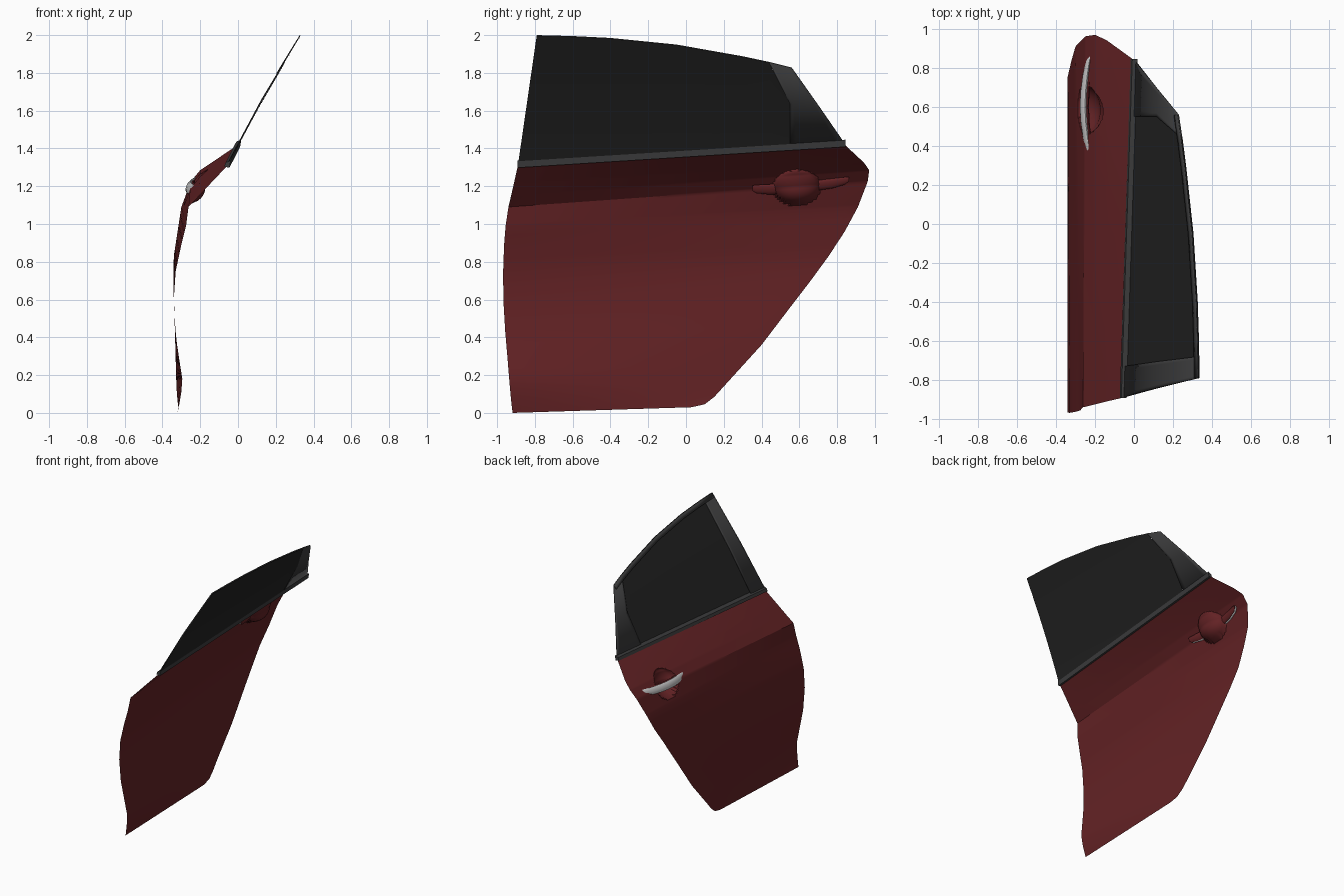
import bpy, bmesh, math

if "Cube" in bpy.data.objects:
    bpy.data.objects.remove(bpy.data.objects["Cube"])


def material(name, r, g, b):
    m = bpy.data.materials.new(name)
    m.diffuse_color = (r, g, b, 1)
    m.use_nodes = True
    m.node_tree.nodes["Principled BSDF"].inputs["Base Color"].default_value = m.diffuse_color
    return m


RED = material("red_paint", 0.125, 0.016, 0.018)
TRIM = material("dark_trim", 0.045, 0.045, 0.046)
GLASS = material("tinted_glass", 0.017, 0.017, 0.017)
SILVER = material("silver", 0.7, 0.7, 0.68)


def lerp(a, b, t):
    return tuple(p + (q - p) * t for p, q in zip(a, b))


def grid_object(name, rows, mat, closed=False, thick=0.0, angle=25):
    """Skin a list of equally long point rows."""
    bm = bmesh.new()
    vs = [[bm.verts.new(p) for p in row] for row in rows]
    n = len(rows[0])
    for a, b in zip(vs, vs[1:]):
        for i in range(n if closed else n - 1):
            j = (i + 1) % n
            bm.faces.new((a[i], a[j], b[j], b[i]))
    if closed:
        bm.faces.new(vs[0])
        bm.faces.new(vs[-1])
        bmesh.ops.recalc_face_normals(bm, faces=bm.faces)
    else:
        bm.normal_update()
        if sum(f.normal.x * f.calc_area() for f in bm.faces) > 0:
            bmesh.ops.reverse_faces(bm, faces=bm.faces)
    me = bpy.data.meshes.new(name)
    bm.to_mesh(me)
    bm.free()
    me.materials.append(mat)
    ob = bpy.data.objects.new(name, me)
    bpy.context.collection.objects.link(ob)
    if thick:
        s = ob.modifiers.new("thickness", 'SOLIDIFY')
        s.thickness = thick
    bpy.ops.object.select_all(action='DESELECT')
    ob.select_set(True)
    bpy.context.view_layer.objects.active = ob
    bpy.ops.object.shade_smooth_by_angle(angle=math.radians(angle))
    return ob


# Door skin: front-edge point and rear-edge point of each row, bottom to belt
edges = [
    ((-.320, -.918, .00), (-.315, .03, .03)),
    ((-.310, -.924, .05), (-.318, .10, .046)),
    ((-.300, -.930, .11), (-.322, .15, .085)),
    ((-.295, -.936, .18), (-.326, .20, .14)),
    ((-.312, -.945, .29), (-.332, .40, .36)),
    ((-.333, -.957, .43), (-.338, .56, .57)),
    ((-.340, -.967, .60), (-.341, .66, .70)),
    ((-.330, -.968, .75), (-.340, .755, .83)),
    ((-.300, -.963, .89), (-.320, .84, .96)),
    ((-.275, -.955, .99), (-.300, .91, 1.09)),
    ((-.262, -.940, 1.09), (-.250, .962, 1.225)),
    ((-.205, -.926, 1.15), (-.200, .970, 1.285)),
    ((-.145, -.911, 1.215), (-.140, .942, 1.325)),
    ((-.055, -.890, 1.31), (-.002, .842, 1.418)),
]
cols = ([.73 * i / 16 for i in range(16)]
        + [.73 + .15 * i / 36 for i in range(37)]
        + [.88 + .12 * i / 4 for i in range(1, 5)])


def hand_bowl(p):
    """Push the skin inwards to form the finger recess behind the handle."""
    x, y, z = p
    v = (z - 1.195) / .092
    r2 = ((y - .587) / .123) ** 2 + v * v
    if r2 < 1:
        x += .08 * math.sqrt(1 - r2) * (1 - .4 * v)
    return (x, y, z)


rows = []
for k in range(len(edges) - 1):
    steps = 10 if k >= 9 else 2
    for s in range(steps):
        f = lerp(edges[k][0], edges[k + 1][0], s / steps)
        r = lerp(edges[k][1], edges[k + 1][1], s / steps)
        rows.append([hand_bowl(lerp(f, r, c)) for c in cols])
rows.append([lerp(*edges[-1], c) for c in cols])
grid_object("door_skin", rows, RED, angle=28)


# Window parts lie on one gently curved, leaning surface x = lean(z)
def lean(z):
    t = (z - 1.31) / .69
    return -.055 + .345 * t + .045 * t * t


def belt(y):
    return (y, 1.31 + (y + .89) * .0636)


def window_sheet(name, a, b, offset, mat, thick=0.0, n=8):
    rows = []
    for p, q in zip(a, b):
        pts = [lerp(p, q, i / n) for i in range(n + 1)]
        rows.append([(lean(z) + offset, y, z) for y, z in pts])
    return grid_object(name, rows, mat, thick=thick)


top = [(-.79, 2.0), (-.6, 1.995), (-.4, 1.985), (-.05, 1.95), (.3, 1.888), (.44, 1.858)]
window_sheet("window_glass",
             [belt(y) for y in (-.89, -.65, -.42, -.05, .3, .45, .55)],
             [(y, z - .004) for y, z in top] + [(.55, 1.64)], .004, GLASS)
window_sheet("rear_quarter_panel",
             [belt(.55), (.55, 1.64), (.44, 1.858)],
             [(.845, 1.42), (.70, 1.63), (.56, 1.828)], -.004, TRIM, .006)
window_sheet("front_pillar_cover",
             [belt(-.89), (-.84, 1.655), (-.79, 2.0)],
             [belt(-.73), (-.705, 1.655), (-.68, 1.996)], -.008, TRIM, .005)
rail = top + [(.56, 1.828)]
window_sheet("top_rail", rail, [(y, z - .03) for y, z in rail], -.008, TRIM, .005, 1)

# Belt trim: flat strip with a rounded four-sided section along the belt line
section = [(-.018, -.006), (-.010, .016), (.016, .026), (.010, -.012)]
trim_rows = []
for i in range(13):
    y, z = belt(-.893 + 1.738 * i / 12)
    trim_rows.append([(lean(z) + dx, y, z + dz) for dx, dz in section])
grid_object("belt_trim", trim_rows, TRIM, closed=True)


# Pull handle and its painted backing: elliptical sections along y
def handle(name, dx, scale, mat):
    keys = [(.352, -.232, 1.190, .004, .014), (.37, -.236, 1.185, .009, .022),
            (.44, -.246, 1.183, .013, .027), (.52, -.256, 1.188, .015, .028),
            (.60, -.260, 1.195, .016, .028), (.68, -.257, 1.203, .015, .028),
            (.77, -.247, 1.214, .013, .026), (.84, -.234, 1.228, .009, .020),
            (.862, -.226, 1.236, .004, .012)]
    rows = []
    for y, x, z, hx, hz in keys:
        rows.append([(x + dx + hx * scale * math.cos(a) + .3 * hz * math.sin(a), y,
                      z + hz * math.sin(a))
                     for a in (2 * math.pi * i / 12 for i in range(12))])
    grid_object(name, rows, mat, closed=True, angle=50)


handle("door_handle", 0, 1, SILVER)
handle("handle_backing", .014, .8, RED)
